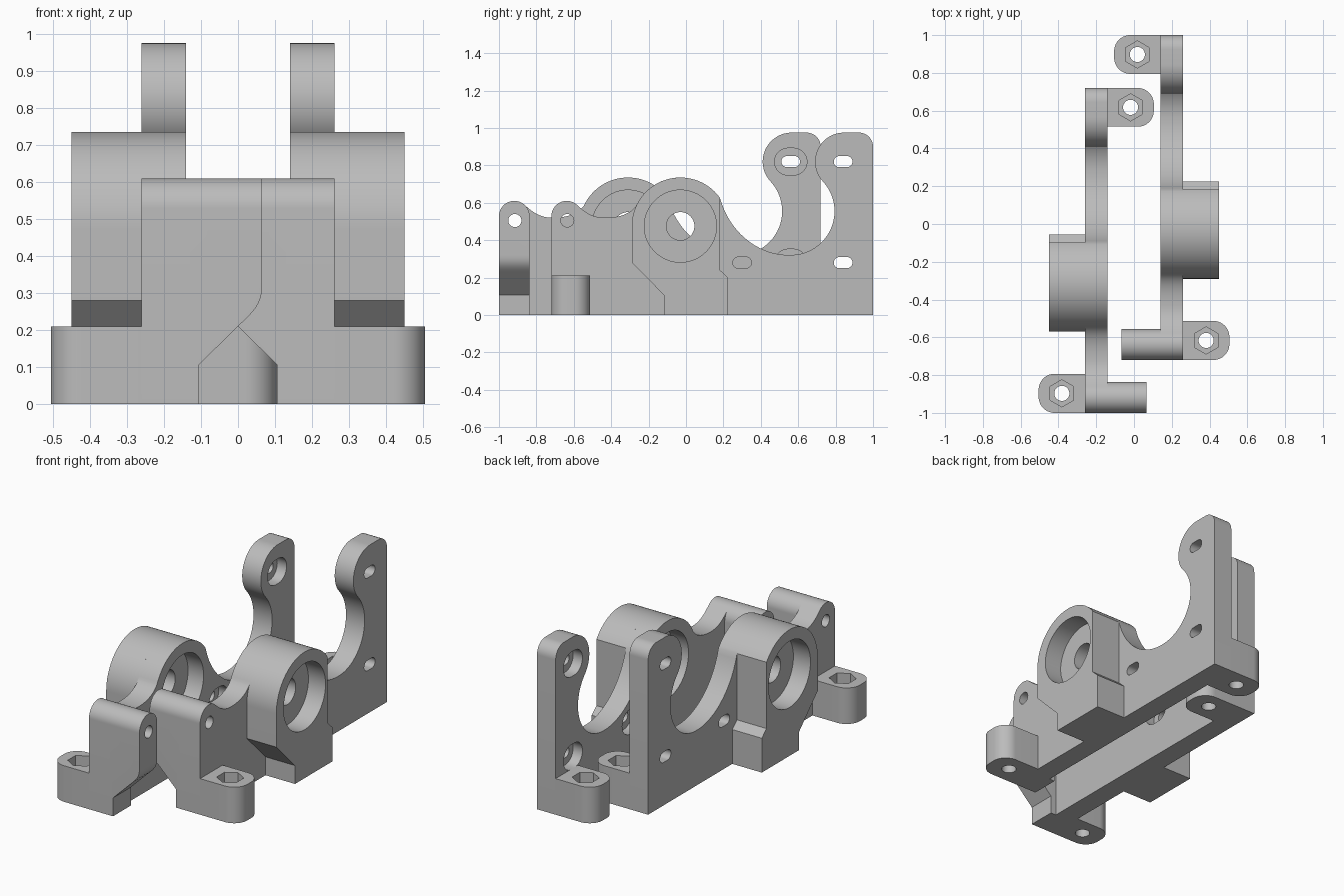
import bpy, bmesh
from math import sin, cos, radians
from mathutils import Vector

if "Cube" in bpy.data.objects:
    bpy.data.objects.remove(bpy.data.objects["Cube"], do_unlink=True)

gray = bpy.data.materials.new("light gray")
gray.use_nodes = True
gray.diffuse_color = (0.5, 0.5, 0.5, 1)
gray.node_tree.nodes["Principled BSDF"].inputs["Base Color"].default_value = (0.5, 0.5, 0.5, 1)


# --- 2D outline helpers ---
def arc(u, v, r, a0, a1, n=24):
    angles = [radians(a0 + (a1 - a0) * i / n) for i in range(n + 1)]
    return [(u + r * cos(a), v + r * sin(a)) for a in angles]


def circle(u, v, r, n=48):
    return arc(u, v, r, 90, 450, n)[:-1]


def slot(u, v, half, r):
    return arc(u + half, v, r, -90, 90, 14) + arc(u - half, v, r, 90, 270, 14)


def bezier(a, b, c, d, n=20):
    a, b, c, d = map(Vector, (a, b, c, d))
    out = []
    for i in range(1, n):
        t = i / n
        s = 1 - t
        out.append(tuple(a * s**3 + b * 3 * s * s * t + c * 3 * s * t * t + d * t**3))
    return out


# --- solid helpers ---
PLACE = {"x": lambda u, v, t: (t, u, v),
         "y": lambda u, v, t: (u, t, v),
         "z": lambda u, v, t: (u, v, t)}


def prism(name, outline, axis, lo, hi):
    bm = bmesh.new()
    place = PLACE[axis]
    base = bm.faces.new([bm.verts.new(place(u, v, lo)) for u, v in outline])
    new = bmesh.ops.extrude_face_region(bm, geom=[base])["geom"]
    shift = Vector(place(0, 0, hi - lo))
    bmesh.ops.translate(bm, vec=shift, verts=[g for g in new if isinstance(g, bmesh.types.BMVert)])
    bmesh.ops.recalc_face_normals(bm, faces=bm.faces)
    mesh = bpy.data.meshes.new(name)
    bm.to_mesh(mesh)
    bm.free()
    mesh.materials.append(gray)
    obj = bpy.data.objects.new(name, mesh)
    bpy.context.collection.objects.link(obj)
    return obj


def cut(obj, outline, axis, lo, hi):
    cutter = prism("cutter", outline, axis, lo, hi)
    cutter.hide_render = True
    mod = obj.modifiers.new("cut", "BOOLEAN")
    mod.operation = "DIFFERENCE"
    mod.solver = "EXACT"
    mod.object = cutter
    bpy.context.view_layer.objects.active = obj
    bpy.ops.object.modifier_apply(modifier=mod.name)
    bpy.data.objects.remove(cutter, do_unlink=True)


INNER, OUTER, SIDE = 0.14, 0.26, 0.45   # plate inner face, outer face, boss face
BOSS = (-0.03, 0.475)
FRONT, BACK = -0.72, 1.0
knob = (-0.638, 0.528, 0.082)

# --- side plate with tall back post and round valley ---
valley_end, boss_back = (0.56, 0.321), (0.182, 0.626)
boss_front, dip, knob_back = (-0.266, 0.585), (-0.433, 0.52), (-0.58, 0.586)
outline = [(FRONT, 0), (BACK, 0)]
outline += arc(0.925, 0.9, 0.075, 0, 90, 12)
outline += arc(0.845, 0.82, 0.155, 90, 222.5, 32)
outline += arc(0.56, 0.555, 0.234, 42, -90, 36)
outline += bezier(valley_end, (0.40, 0.315), (0.235, 0.43), boss_back)
outline += arc(*BOSS, 0.26, 35.5, 155, 36)
outline += bezier(boss_front, (-0.30, 0.535), (-0.37, 0.52), dip)
outline += [dip] + bezier(dip, (-0.50, 0.52), (-0.54, 0.55), knob_back)
outline += arc(*knob, 45, 180)
plate = prism("side_plate", outline, "x", INNER, OUTER)

# --- bearing boss ---
outline = [(-0.118, 0), (0.225, 0), (0.225, 0.2), (0.182, 0.24)]
outline += arc(*BOSS, 0.26, 35.5, 180, 44) + [(-0.29, 0.28), (-0.118, 0.107)]
boss = prism("bearing_boss", outline, "x", OUTER, SIDE)

# --- bearing pockets on both faces, with a shaft hole between ---
cut(boss, circle(*BOSS, 0.193, 64), "x", SIDE - 0.11, SIDE + 0.1)
cut(plate, circle(*BOSS, 0.193, 64), "x", INNER - 0.1, INNER + 0.1)
for part in (boss, plate):
    cut(part, circle(*BOSS, 0.075), "x", 0, 0.6)

# --- screw slots, wider on the inner face ---
for y, z in ((0.84, 0.82), (0.84, 0.28), (0.30, 0.28)):
    cut(plate, slot(y, z, 0.02, 0.03), "x", 0, 0.5)
    cut(plate, slot(y, z, 0.015, 0.072), "x", 0, INNER + 0.06)

# --- front cross arm with undercut ---
outline = [(FRONT, 0), (-0.556, 0)] + arc(*knob, 0, 180, 32)
arm = prism("cross_arm", outline, "x", -0.065, INNER)
undercut = [(-0.3, -0.1), (0.105, -0.1), (0.105, 0.107), (0, 0.21)]
undercut += bezier((0, 0.21), (-0.035, 0.245), (-0.065, 0.265), (-0.065, 0.32), 12)
cut(arm, undercut + [(-0.065, 0.32), (-0.3, 0.32)], "y", FRONT - 0.1, -0.4)
for part in (arm, plate):
    cut(part, circle(-0.635, 0.505, 0.035, 32), "x", -0.3, 0.5)


# --- mounting feet with hex nut sockets ---
def foot(name, root, tip, y0, y1):
    s = 1 if tip > root else -1
    r = 0.085
    rim = arc(tip - s * r, y0 + r, r, -90, 0, 14) + arc(tip - s * r, y1 - r, r, 0, 90, 14)
    if s < 0:
        rim = [(2 * (tip + r) - u, v) for u, v in rim]
    obj = prism(name, [(root, y0)] + rim + [(root, y1)], "z", 0, 0.21)
    x, y = tip - s * 0.123, (y0 + y1) / 2
    cut(obj, circle(x, y, 0.04, 32), "z", -0.1, 0.4)
    cut(obj, circle(x, y, 0.072, 6), "z", 0.12, 0.4)
    return obj


front_foot = foot("front_foot", OUTER, 0.505, FRONT, -0.513)
back_foot = foot("back_foot", INNER, -0.105, 0.795, BACK)

# --- second bracket: mirrored and moved forward ---
parts = [plate, boss, arm, front_foot, back_foot]
for part in list(parts):
    mesh = part.data.copy()
    bm = bmesh.new()
    bm.from_mesh(mesh)
    for v in bm.verts:
        v.co.x *= -1
        v.co.y -= 0.28
    bmesh.ops.reverse_faces(bm, faces=bm.faces)
    bm.to_mesh(mesh)
    bm.free()
    twin = bpy.data.objects.new("right_" + part.name, mesh)
    bpy.context.collection.objects.link(twin)
    part.name = "left_" + part.name
    parts.append(twin)

# --- smooth curves, sharp edges ---
bpy.ops.object.select_all(action="DESELECT")
for part in parts:
    part.select_set(True)
bpy.context.view_layer.objects.active = parts[0]
bpy.ops.object.shade_smooth_by_angle(angle=radians(25))
